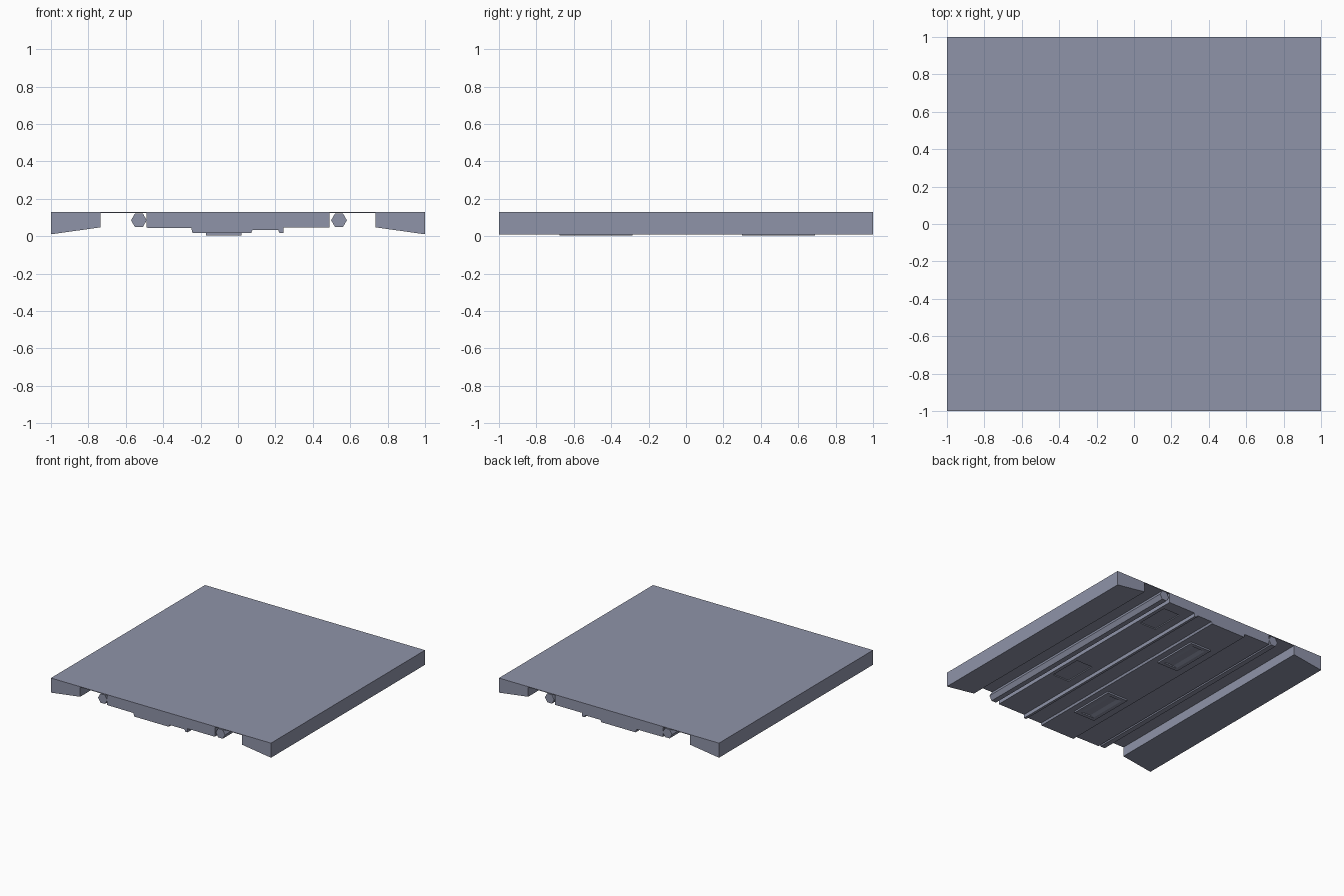
import bpy, bmesh, math
from mathutils import Vector

if "Cube" in bpy.data.objects:
    bpy.data.objects.remove(bpy.data.objects["Cube"])

slate = bpy.data.materials.new("slate grey")
slate.diffuse_color = (0.275, 0.295, 0.395, 1)
slate.use_nodes = True
slate.node_tree.nodes["Principled BSDF"].inputs["Base Color"].default_value = slate.diffuse_color


def finish(name, bm):
    bmesh.ops.recalc_face_normals(bm, faces=bm.faces)
    mesh = bpy.data.meshes.new(name)
    bm.to_mesh(mesh)
    bm.free()
    ob = bpy.data.objects.new(name, mesh)
    ob.data.materials.append(slate)
    bpy.context.collection.objects.link(ob)
    return ob


def extrude_y(name, profile, y0=-1, y1=1):
    """Extrude an (x, z) outline along y."""
    bm = bmesh.new()
    face = bm.faces.new([bm.verts.new((x, y0, z)) for x, z in profile])
    ext = bmesh.ops.extrude_face_region(bm, geom=[face])["geom"]
    bmesh.ops.translate(bm, vec=(0, y1 - y0, 0),
                        verts=[v for v in ext if isinstance(v, bmesh.types.BMVert)])
    return finish(name, bm)


def box(name, x0, x1, y0, y1, z0, z1):
    return extrude_y(name, [(x0, z0), (x1, z0), (x1, z1), (x0, z1)], y0, y1)


# Thin sheet covering the whole top
box("top_sheet", -1, 1, -1, 1, 0.125, 0.13)

# Side beams with sloped undersides, hexagonal pipes in the channels
for side, s, px in (("left", -1, -0.53), ("right", 1, 0.54)):
    extrude_y(side + "_beam", [(s, 0.13), (s, 0.01), (s * 0.75, 0.045),
                               (s * 0.735, 0.047), (s * 0.735, 0.13)])
    extrude_y(side + "_pipe", [(px + 0.042 * math.cos(i * math.pi / 3),
                                0.085 + 0.042 * math.sin(i * math.pi / 3)) for i in range(6)])

# Stepped centre body
body = extrude_y("centre_body", [
    (-0.49, 0.13), (-0.49, 0.045), (-0.25, 0.043), (-0.243, 0.016),
    (0.07, 0.016), (0.077, 0.033), (0.215, 0.033), (0.222, 0.016),
    (0.243, 0.016), (0.243, 0.046), (0.49, 0.046), (0.49, 0.13)])

# Shallow access panels sunk into the underside
for i, y in enumerate((0.76, -0.26)):
    cutter = box(f"access_panel_cutter_{i}", 0.31, 0.46, y - 0.14, y + 0.14, 0.03, 0.054)
    cutter.hide_render = True
    cutter.hide_set(True)
    mod = body.modifiers.new("access_panel", "BOOLEAN")
    mod.operation, mod.object, mod.solver = "DIFFERENCE", cutter, "EXACT"

# Low housings with a hollowed centre
for i, y in enumerate((-0.48, 0.495)):
    x0, x1, zb = -0.172, 0.018, 0.003
    bm = bmesh.new()
    bmesh.ops.create_cube(bm, size=1)
    for v in bm.verts:
        v.co = Vector(((x0 + x1) / 2 + v.co.x * (x1 - x0), y + v.co.y * 0.39,
                       zb if v.co.z < 0 else 0.018))
    bm.normal_update()
    low = min(bm.faces, key=lambda f: f.calc_center_median().z)
    bmesh.ops.inset_region(bm, faces=[low], thickness=0.045)
    hollow = bmesh.ops.extrude_face_region(bm, geom=[low])["geom"]
    verts = [v for v in hollow if isinstance(v, bmesh.types.BMVert)]
    bmesh.ops.delete(bm, geom=[low], context="FACES_ONLY")
    mid = (x0 + x1) / 2
    for v in verts:
        v.co.z = zb + 0.01
        v.co.x = mid + (v.co.x - mid) * 0.5
    finish(f"housing_{i}", bm)
